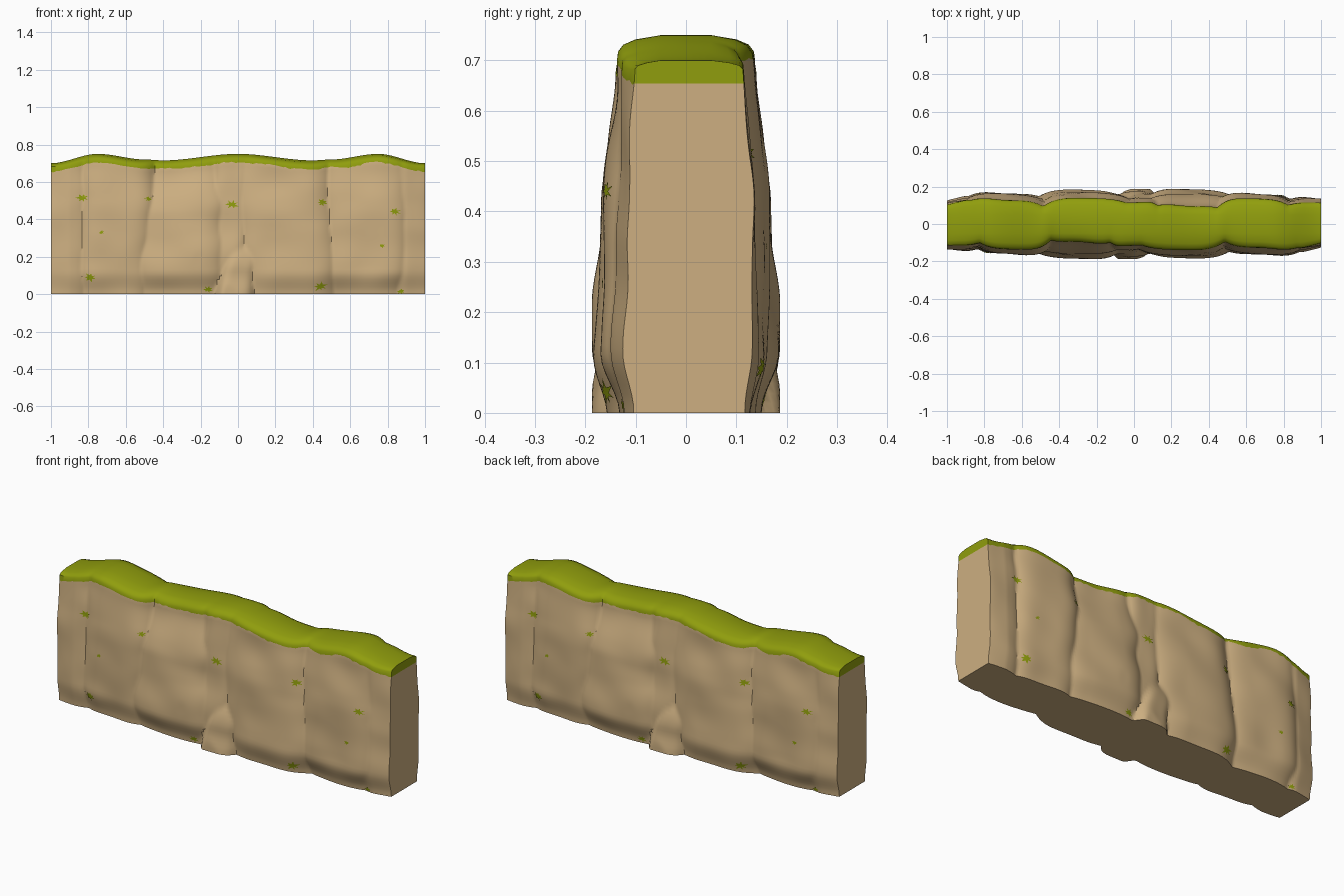
import bpy, bmesh, math, random
from mathutils import Vector, noise

random.seed(4)
cube = bpy.data.objects.get("Cube")
if cube:
    bpy.data.objects.remove(cube)


def material(name, rgb):
    m = bpy.data.materials.new(name)
    m.use_nodes = True
    m.diffuse_color = (*rgb, 1)
    m.node_tree.nodes["Principled BSDF"].inputs["Base Color"].default_value = (*rgb, 1)
    return m


STONE = material("sandy_stone", (0.61, 0.43, 0.22))
GRASS = material("moss_green", (0.28, 0.34, 0.004))


def ease(points, t):
    """Smooth interpolation through (position, value) pairs."""
    if t <= points[0][0]:
        return points[0][1]
    for (a, p), (b, q) in zip(points, points[1:]):
        if t <= b:
            u = (t - a) / (b - a)
            return p + (q - p) * u * u * (3 - 2 * u)
    return points[-1][1]


# Each stone: centre x, half width, lean, depth at four heights, sideways skew
LEVELS = (0, 0.12, 0.42, 0.68)
STONES = [
    (-0.93, 0.16, 0.00, (0.125, 0.14, 0.14, 0.122), -0.08),
    (-0.66, 0.20, 0.02, (0.135, 0.16, 0.163, 0.135), 0.05),
    (-0.32, 0.24, 0.05, (0.145, 0.185, 0.160, 0.100), 0.06),
    (-0.06, 0.13, 0.10, (0.140, 0.16, 0.140, 0.118), 0.00),
    (0.04, 0.10, 0.18, (0.190, 0.178, 0.08, 0.05), -0.10),
    (0.25, 0.25, -0.06, (0.155, 0.178, 0.165, 0.137), 0.03),
    (0.67, 0.23, 0.04, (0.125, 0.165, 0.158, 0.132), 0.06),
    (0.95, 0.14, -0.03, (0.120, 0.14, 0.132, 0.120), -0.08),
]


def depth(x, z):
    """Distance of the rock face from the centre plane."""
    best = 0.075
    for i, (cx, half, lean, levels, skew) in enumerate(STONES):
        wobble = 0.018 * noise.noise(Vector((i * 7.3, z * 7, 0)))
        u = (x - cx - lean * (z - 0.3) - wobble) / half
        d = ease(list(zip(LEVELS, levels)), z) + skew * u * half
        d -= 0.045 * abs(u) ** 4
        best = max(best, d)
    best += 0.010 * noise.noise(Vector((x * 5, z * 6, 2)))
    # rounded upper shoulder and ends
    best -= 0.012 * max(0, (abs(x) - 0.9) / 0.1)
    return min(best, 0.187)


RIDGE = [(0, 0.75), (0.4, 0.715), (0.5, 0.72), (0.75, 0.75), (1, 0.70)]


def ridge(x):
    return ease(RIDGE, abs(x))


def moss_line(x):
    ragged = 0.010 * noise.noise(Vector((x * 9, 5, 1))) + 0.006 * noise.noise(Vector((x * 45, 1, 3)))
    return ridge(x) - 0.046 + ragged


ROWS, COLUMNS = 36, 180


def half_section(x):
    """(depth, height) from the foot of the face to the middle of the top."""
    line, top = moss_line(x), ridge(x)
    pts = [(depth(x, line * i / ROWS), line * i / ROWS) for i in range(ROWS + 1)]
    edge = depth(x, line)
    drop = 0.034 * (1 - 0.5 * abs(x) ** 6)
    pts.append((edge - 0.002, max(line + 0.004, top - drop)))
    pts.append((edge * 0.92, top - drop * 0.6))
    pts.append((edge * 0.75, top - drop * 0.28))
    pts.append((0.05, top))
    return pts


def finish(name, bm):
    bmesh.ops.recalc_face_normals(bm, faces=bm.faces)
    me = bpy.data.meshes.new(name)
    bm.to_mesh(me)
    bm.free()
    ob = bpy.data.objects.new(name, me)
    bpy.context.collection.objects.link(ob)
    me.materials.append(STONE)
    me.materials.append(GRASS)
    bpy.ops.object.select_all(action="DESELECT")
    ob.select_set(True)
    bpy.context.view_layer.objects.active = ob
    bpy.ops.object.shade_smooth_by_angle(angle=math.radians(38))
    return ob


# Rock wall: the back is the front turned half way round
bm = bmesh.new()
front, back = [], []
for c in range(COLUMNS + 1):
    x = -1 + 2 * c / COLUMNS
    front.append([bm.verts.new((x, -d, z)) for d, z in half_section(x)])
    back.append([bm.verts.new((x, d, z)) for d, z in half_section(-x)])


def quad(a, b, c, d, mossy):
    bm.faces.new((a, b, c, d)).material_index = int(mossy)


last = len(front[0]) - 1
for c in range(COLUMNS):
    for side in (front, back):
        for r in range(last):
            quad(side[c][r], side[c + 1][r], side[c + 1][r + 1], side[c][r + 1], r >= ROWS)
    for r, mossy in ((0, False), (last, True)):
        quad(front[c][r], front[c + 1][r], back[c + 1][r], back[c][r], mossy)
for c in (0, COLUMNS):
    for r in range(last):
        quad(front[c][r], back[c][r], back[c][r + 1], front[c][r + 1], r >= ROWS)
finish("rock_wall", bm)

# Moss tufts in the cracks: thin ragged patches hugging the face
TUFTS = [(-0.83, 0.515, 0.035), (-0.73, 0.33, 0.015), (-0.79, 0.09, 0.032),
         (-0.48, 0.51, 0.022), (-0.16, 0.025, 0.028), (-0.03, 0.48, 0.034),
         (0.44, 0.04, 0.038), (0.45, 0.49, 0.032), (0.84, 0.44, 0.03),
         (0.77, 0.26, 0.018), (0.87, 0.015, 0.02)]
bm = bmesh.new()
SPIKES = 14
for tx, tz, size in TUFTS:
    shape = [(0, 0)]
    for k in range(SPIKES):
        a = math.tau * k / SPIKES
        r = size * (random.uniform(0.8, 1.2) if k % 2 else random.uniform(0.3, 0.6))
        shape.append((r * math.cos(a), 0.7 * r * math.sin(a)))
    for turn in (1, -1):
        vs = []
        for dx, dz in shape:
            x, z = tx + dx, max(0.001, tz + dz)
            vs.append(bm.verts.new((turn * x, -turn * (depth(x, z) + 0.004), z)))
        for k in range(SPIKES):
            f = bm.faces.new((vs[0], vs[1 + k], vs[1 + (k + 1) % SPIKES]))
            f.material_index = 1
            f.normal_update()
            if f.normal.y * turn > 0:
                f.normal_flip()
me_tufts = finish("moss_tufts", bm)
